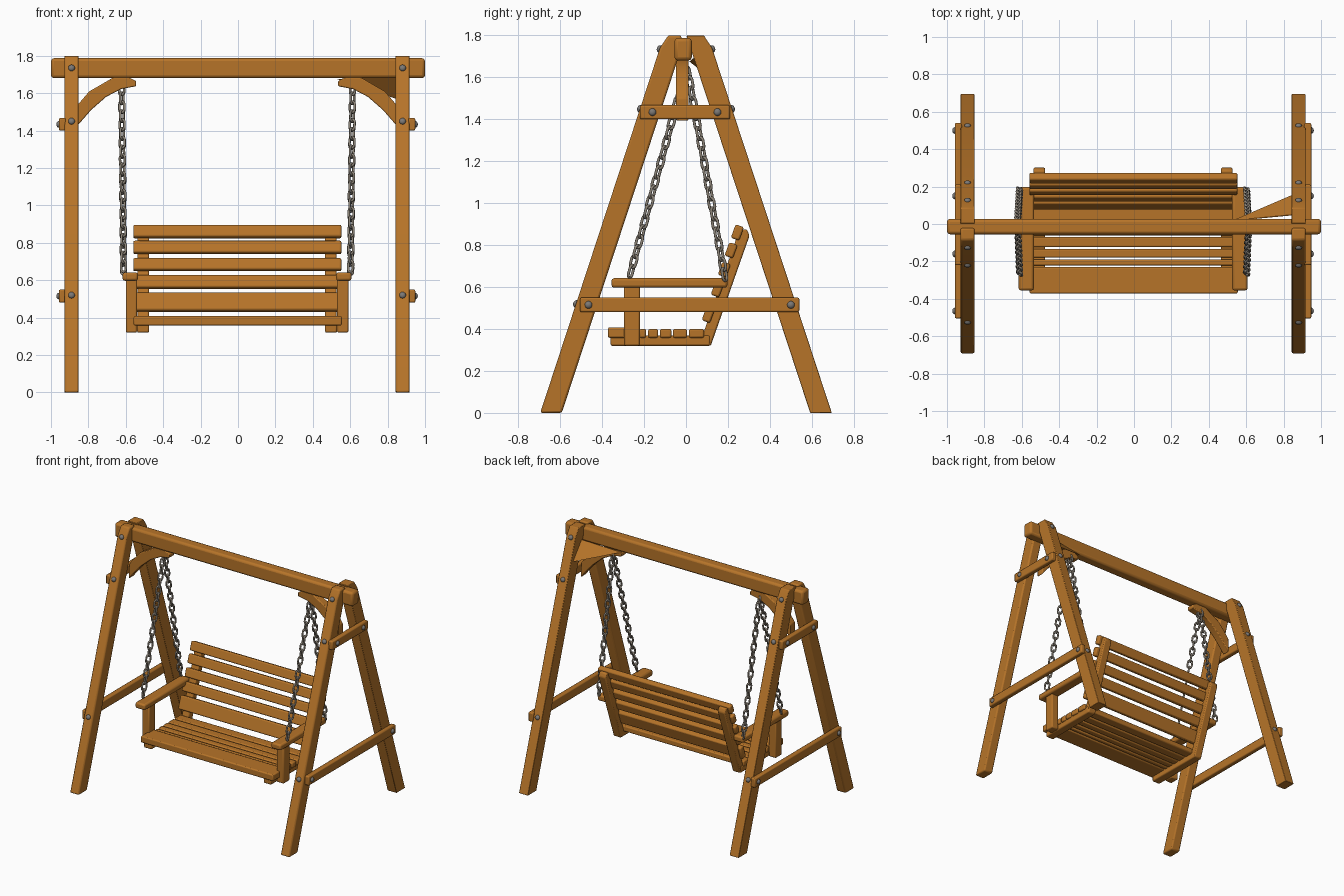
import bpy, bmesh, math
from mathutils import Vector, Matrix

if "Cube" in bpy.data.objects:
    bpy.data.objects.remove(bpy.data.objects["Cube"])

def mat(name, c):
    m = bpy.data.materials.new(name)
    m.diffuse_color = (*c, 1)
    m.use_nodes = True
    m.node_tree.nodes["Principled BSDF"].inputs["Base Color"].default_value = m.diffuse_color
    return m

WOOD = mat("warm wood", (0.47, 0.175, 0.022))
STEEL = mat("chain steel", (0.27, 0.235, 0.19))
BOLT = mat("bolt grey", (0.2, 0.19, 0.18))
CX = -0.005  # slight sideways offset of frame and bench


def finish(name, bm, m, angle=35, bevel=0):
    bmesh.ops.recalc_face_normals(bm, faces=bm.faces)
    me = bpy.data.meshes.new(name)
    bm.to_mesh(me)
    bm.free()
    me.materials.append(m)
    ob = bpy.data.objects.new(name, me)
    bpy.context.collection.objects.link(ob)
    if bevel:
        b = ob.modifiers.new("rounding", 'BEVEL')
        b.width, b.segments, b.limit_method = bevel, 2, 'ANGLE'
        b.angle_limit = math.radians(35)
    bpy.context.view_layer.objects.active = ob
    ob.select_set(True)
    bpy.ops.object.shade_smooth_by_angle(angle=math.radians(angle))
    ob.select_set(False)
    return ob


def prism(name, pts, lo, hi, axis='x', bevel=0.01):
    """Extrude a profile: (y, z) along x, or (x, z) along y."""
    bm = bmesh.new()
    put = (lambda p, t: (t, p[0], p[1])) if axis == 'x' else (lambda p, t: (p[0], t, p[1]))
    a = [bm.verts.new(put(p, lo)) for p in pts]
    b = [bm.verts.new(put(p, hi)) for p in pts]
    bm.faces.new(a)
    bm.faces.new(b[::-1])
    for i in range(len(pts)):
        j = (i + 1) % len(pts)
        bm.faces.new((a[i], b[i], b[j], a[j]))
    return finish(name, bm, WOOD, bevel=bevel)


def box(name, x0, x1, y0, y1, z0, z1, bevel=0.01):
    return prism(name, [(y0, z0), (y1, z0), (y1, z1), (y0, z1)], x0, x1, 'x', bevel)


def bolt(name, loc, normal):
    bm = bmesh.new()
    rot = Vector((0, 0, 1)).rotation_difference(Vector(normal)).to_matrix().to_4x4()
    bmesh.ops.create_uvsphere(bm, u_segments=14, v_segments=8, radius=0.018,
                              matrix=Matrix.Translation(loc) @ rot @ Matrix.Diagonal((1, 1, 0.75, 1)))
    finish(name, bm, BOLT, 60)


# Top beam
box("top_beam", -1, 1, -0.055, 0.028, 1.68, 1.787, 0.016)

# A-frame legs, cross braces, bolts and curved corner braces
SL = 0.328
for s, side in ((-1, "left"), (1, "right")):
    xc = CX + s * 0.885
    for d, end, inner in ((-1, "front", 0.022), (1, "back", 0.003)):
        zi = (0.592 - inner) / SL
        prof = [(0.695, 0), (0.592, 0), (inner, zi), (inner, 1.8), (0.085, 1.8),
                (0.695 - SL * 1.74, 1.74)]
        prism(f"{side}_{end}_leg", [(d * y, z) for y, z in prof], xc - 0.038, xc + 0.038)
        for i, z in enumerate((0.52, 1.45, 1.735)):
            bolt(f"{side}_{end}_leg_bolt_{i}", (xc, d * (0.695 - SL * z), z), (0, d, SL))
    xa, xb = sorted((xc + s * 0.03, CX + s * 0.953))
    for nm, y0, y1, z0, z1 in (("lower", -0.505, 0.54, 0.48, 0.55), ("upper", -0.22, 0.21, 1.4, 1.467)):
        box(f"{side}_{nm}_cross_brace", xa, xb, y0, y1, z0, z1, 0.008)
        off = 0.04 if nm == "lower" else 0.06
        for y in (y0 + off, y1 - off):
            bolt(f"{side}_{nm}_brace_bolt", (CX + s * 0.953, y, (z0 + z1) / 2), (s, 0, 0))
    curve = [(0.88, 1.39), (0.85, 1.43), (0.78, 1.51), (0.70, 1.58), (0.62, 1.622), (0.54, 1.637),
             (0.54, 1.665), (0.58, 1.685), (0.66, 1.685), (0.72, 1.65), (0.79, 1.61), (0.85, 1.54), (0.88, 1.5)]
    prism(f"{side}_corner_brace", [(CX + s * x, z) for x, z in curve], -0.047, 0.013, 'y', 0.006)

# Thin triangular web behind the right corner
bm = bmesh.new()
tri = [(0.53, 0.02, 1.675), (0.845, 0.155, 1.57), (0.845, 0.05, 1.70)]
a = [bm.verts.new(p) for p in tri]
b = [bm.verts.new((p[0], p[1] - 0.004, p[2])) for p in tri]
bm.faces.new(a)
bm.faces.new(b[::-1])
for i in range(3):
    j = (i + 1) % 3
    bm.faces.new((a[i], b[i], b[j], a[j]))
finish("right_corner_web", bm, WOOD)

# Seat slats
slats = [(-0.372, -0.23), (-0.222, -0.19), (-0.18, -0.133), (-0.124, -0.07), (-0.062, 0.005), (0.014, 0.086)]
for i, (y0, y1) in enumerate(slats):
    w = 0.558 if i == 0 else 0.545
    box(f"seat_slat_{i}", -w, w - 0.003, y0, y1, 0.358, 0.408 if i == 0 else 0.4, 0.008)

# Leaning backrest: slats in front, posts behind
t = math.radians(19.5)
up, fw = Vector((math.sin(t), math.cos(t))), Vector((-math.cos(t), math.sin(t)))


def lean(c, h, d):
    c = Vector(c)
    return [tuple(c + up * h * i / 2 + fw * d * j / 2) for i, j in ((-1, -1), (1, -1), (1, 1), (-1, 1))]


for i, (z, h) in enumerate(((0.86, 0.068), (0.775, 0.068), (0.683, 0.066), (0.59, 0.07), (0.482, 0.1))):
    y = 0.245 + (z - 0.86) * math.tan(t)
    prism(f"back_slat_{i}", lean((y, z), h, 0.042), -0.56, 0.553, 'x', 0.009)

for s, side in ((-1, "left"), (1, "right")):
    def span(a, b):
        return sorted((CX + s * a, CX + s * b))
    # Back post with a flat foot
    foot = [(0.062, 0.32), (0.118, 0.32), (0.303, 0.845), (0.29, 0.875), (0.255, 0.875)]
    prism(f"{side}_back_post", foot, *span(0.47, 0.532), 'x', 0.008)
    # Seat rail, arm post and armrest
    x0, x1 = span(0.47, 0.535)
    box(f"{side}_seat_rail", x0, x1, -0.36, 0.115, 0.32, 0.37, 0.008)
    x0, x1 = span(0.535, 0.595)
    box(f"{side}_arm_post", x0, x1, -0.295, -0.22, 0.32, 0.61, 0.008)
    x0, x1 = span(0.53, 0.612)
    box(f"{side}_armrest", x0, x1, -0.355, 0.197, 0.597, 0.642, 0.012)


# Chains: swept oval links, each turned a quarter from the last
def chain(name, p0, p1, n=21, half=0.0375, wide=0.0225, r=0.0068):
    p0, p1 = Vector(p0), Vector(p1)
    d = (p1 - p0).normalized()
    sx = Vector((1, 0, 0))
    sx = (sx - d * sx.dot(d)).normalized()
    sy = d.cross(sx)
    R = wide - r
    L = half - wide
    bm = bmesh.new()
    for k in range(n):
        c = p0.lerp(p1, k / (n - 1))
        ang = math.radians(35 + 90 * k)
        u = sx * math.cos(ang) + sy * math.sin(ang)
        v = d.cross(u)
        rings = []
        for q in range(12):
            a = math.pi * (q if q < 6 else q - 1 + 0) / 5
            a = math.pi * q / 5 if q < 6 else math.pi + math.pi * (q - 6) / 5
            o = u * math.cos(a) + d * math.sin(a)
            m = c + o * R + d * (L if q < 6 else -L)
            rings.append([bm.verts.new(m + (o * math.cos(b) + v * math.sin(b)) * r)
                          for b in (math.tau * j / 8 for j in range(8))])
        for q in range(12):
            A, B = rings[q], rings[(q + 1) % 12]
            for j in range(8):
                bm.faces.new((A[j], B[j], B[(j + 1) % 8], A[(j + 1) % 8]))
    finish(name, bm, STEEL, 60)


for s, side in ((-1, "left"), (1, "right")):
    top, low = CX + s * 0.617, CX + s * 0.607
    chain(f"{side}_front_chain", (top, -0.005, 1.62), (low, -0.262, 0.675))
    chain(f"{side}_back_chain", (top, 0.01, 1.62), (low, 0.183, 0.66))
